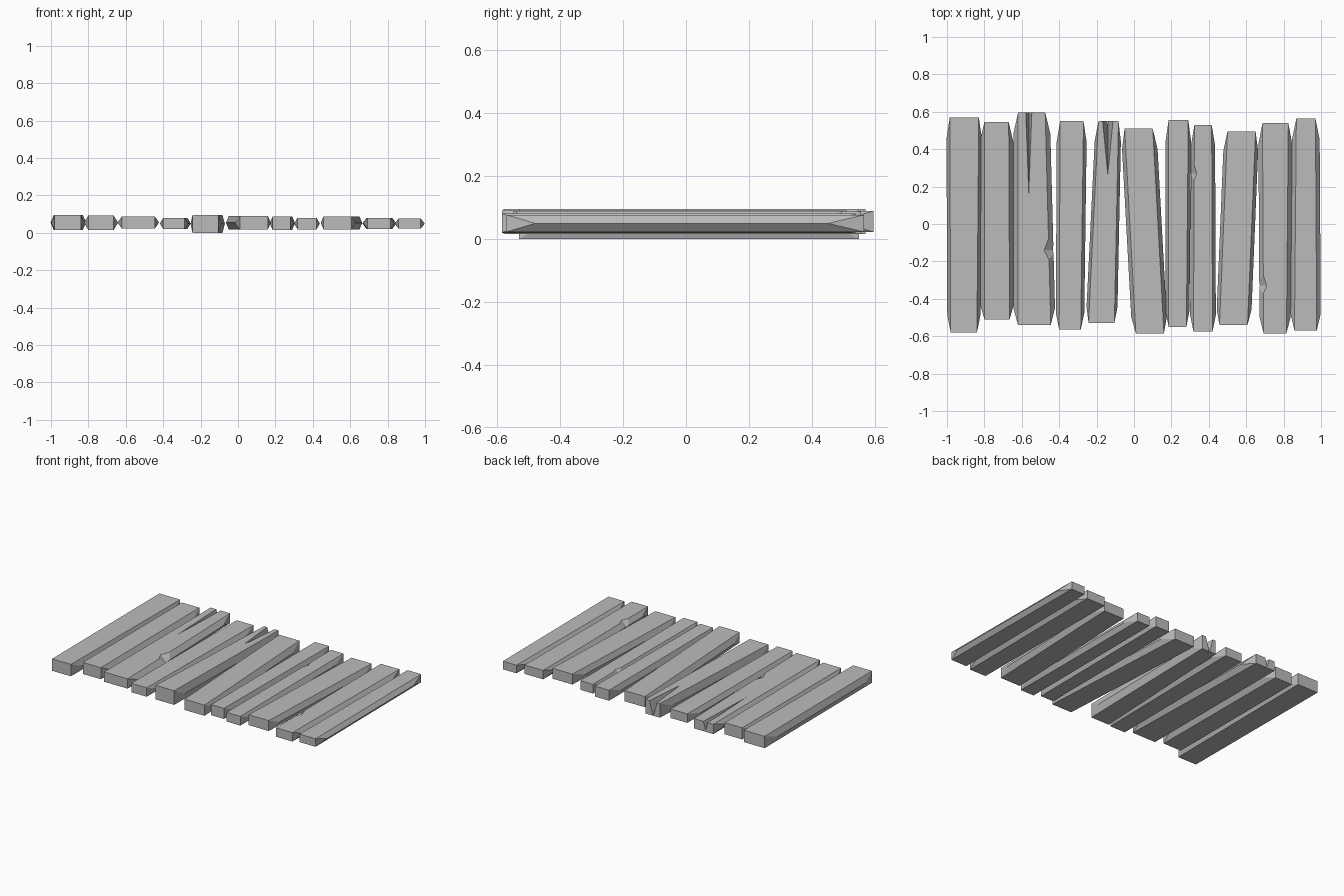
import bpy
import bmesh
from mathutils import Vector

default = bpy.data.objects.get("Cube")
if default:
    bpy.data.objects.remove(default, do_unlink=True)

wood = bpy.data.materials.new("weathered grey")
wood.use_nodes = True
GREY = (0.5, 0.5, 0.5, 1.0)
wood.diffuse_color = GREY
wood.node_tree.nodes["Principled BSDF"].inputs["Base Color"].default_value = GREY


def hull_object(name, points):
    """Make a flat-shaded convex solid around the given points."""
    bm = bmesh.new()
    for point in points:
        bm.verts.new(point)
    bmesh.ops.convex_hull(bm, input=bm.verts[:])
    bmesh.ops.dissolve_limit(bm, angle_limit=0.01, verts=bm.verts[:], edges=bm.edges[:])
    bmesh.ops.recalc_face_normals(bm, faces=bm.faces[:])
    mesh = bpy.data.meshes.new(name)
    bm.to_mesh(mesh)
    bm.free()
    mesh.materials.append(wood)
    obj = bpy.data.objects.new(name, mesh)
    bpy.context.collection.objects.link(obj)
    return obj


def plank(name, front, back, bottom, top, bulge):
    """Board with square ends and a ridge along each long side."""
    points = []
    middle = (bottom + top) / 2
    for side, sign in ((0, -1), (1, 1)):
        start = Vector((front[side], front[2], 0))
        end = Vector((back[side], back[2], 0))
        for corner in (start, end):
            for height in (bottom, top):
                points.append((corner.x, corner.y, height))
        for along in (0.08, 0.9):
            ridge = start.lerp(end, along)
            points.append((ridge.x + sign * bulge, ridge.y, middle))
    return hull_object(name, points)


def carve(board, points):
    """Cut a wedge out of a board."""
    cutter = hull_object("wedge_cutter", points)
    cutter.hide_render = True
    cut = board.modifiers.new("cut", "BOOLEAN")
    cut.operation = "DIFFERENCE"
    cut.solver = "EXACT"
    cut.object = cutter
    bpy.context.view_layer.objects.active = board
    bpy.ops.object.modifier_apply(modifier=cut.name)
    bpy.data.objects.remove(cutter, do_unlink=True)


def split(board, left, right, end, tip, low, high):
    """V-shaped crack that opens towards the back end."""
    centre = (left + right) / 2
    carve(board, [(left, end, high), (right, end, high),
                  (centre, end, low), (centre, tip, high)])


# Boards from right to left: front (x, x, y), back (x, x, y), bottom, top, side bulge
BOARDS = [
    ((-.98, -.84, -.58), (-.985, -.83, .57), .015, .095, .018),
    ((-.8, -.665, -.51), (-.8, -.67, .545), .015, .093, .024),
    ((-.62, -.445, -.54), (-.62, -.475, .595), .022, .088, .025),
    ((-.4, -.285, -.565), (-.395, -.27, .55), .02, .08, .018),
    ((-.243, -.105, -.53), (-.19, -.083, .55), 0, .095, .015),
    ((.01, .16, -.585), (-.05, .1, .51), .018, .09, .02),
    ((.185, .28, -.55), (.185, .29, .555), .016, .087, .016),
    ((.318, .42, -.575), (.323, .415, .53), .018, .08, .018),
    ((.457, .607, -.54), (.5, .65, .495), .018, .088, .018),
    ((.693, .815, -.585), (.687, .825, .54), .02, .08, .022),
    ((.858, .977, -.57), (.868, .97, .565), .022, .076, .022),
]
boards = [plank(f"plank_{n}", *spec) for n, spec in enumerate(BOARDS, 1)]

# Cracked back ends
split(boards[2], -.58, -.545, .6, .13, .03, .092)
split(boards[4], -.17, -.11, .56, .25, -.01, .1)

# Chips knocked out of long edges: board, edge x, centre y, reach, sign of edge
for index, x, y, reach, sign in ((2, -.455, -.14, .03, 1),
                                 (9, .69, -.33, .025, -1),
                                 (7, .32, .27, .02, -1)):
    high = BOARDS[index][3] + .004
    carve(boards[index], [(x - sign * reach, y, high),
                          (x + sign * .03, y + .16, high),
                          (x + sign * .03, y - .12, high),
                          (x + sign * .03, y, high - .05)])
